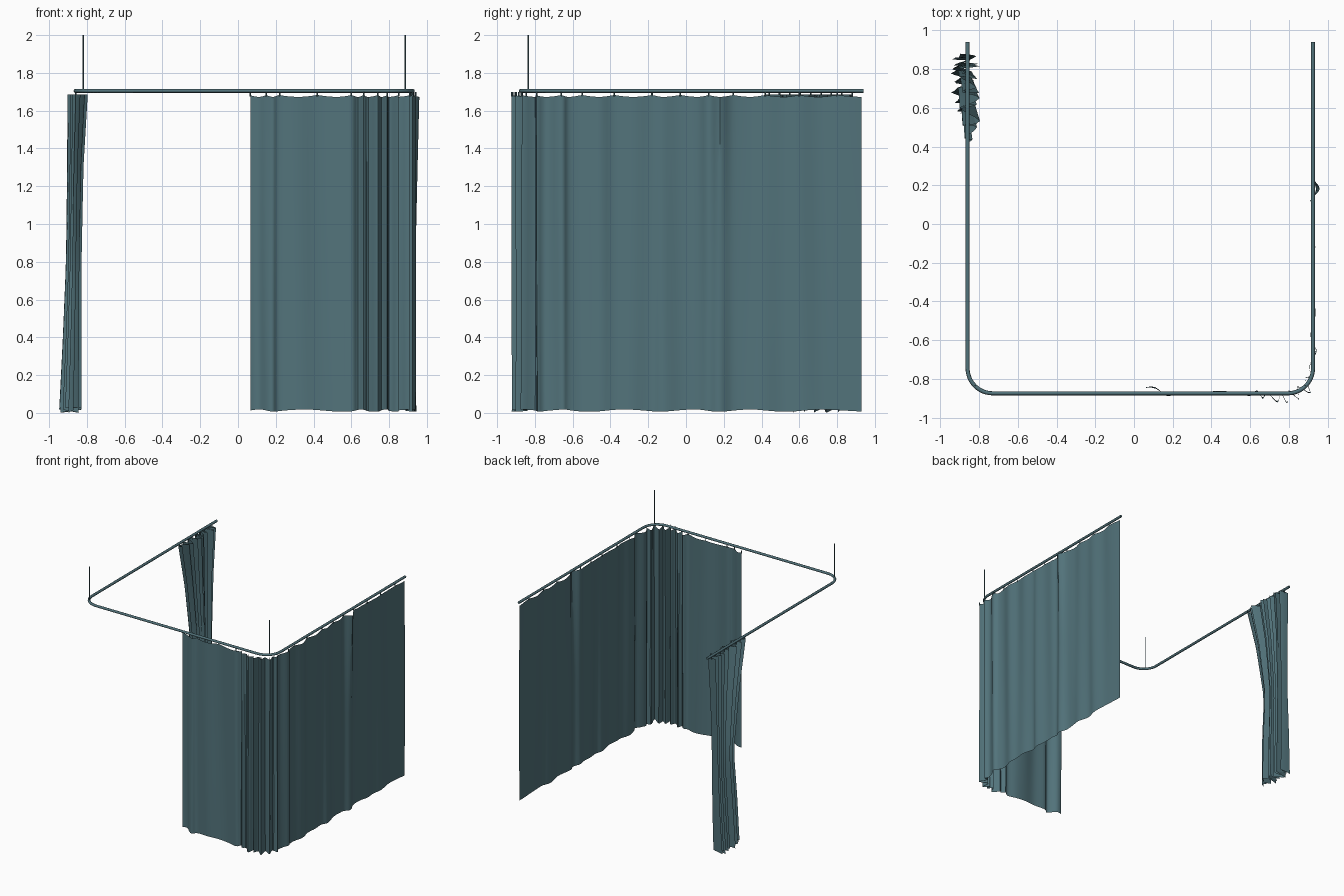
import bpy, math, random
from mathutils import Vector

if "Cube" in bpy.data.objects:
    bpy.data.objects.remove(bpy.data.objects["Cube"])
random.seed(4)

mat = bpy.data.materials.new("curtain teal")
mat.diffuse_color = (0.085, 0.172, 0.198, 1)
mat.use_nodes = True
mat.node_tree.nodes["Principled BSDF"].inputs["Base Color"].default_value = mat.diffuse_color


def tube(name, pts, radius, res=2):
    cu = bpy.data.curves.new(name, 'CURVE')
    cu.dimensions = '3D'
    cu.bevel_depth = radius
    cu.bevel_resolution = res
    cu.use_fill_caps = True
    sp = cu.splines.new('POLY')
    sp.points.add(len(pts) - 1)
    for p, co in zip(sp.points, pts):
        p.co = (*co, 1)
    ob = bpy.data.objects.new(name, cu)
    cu.materials.append(mat)
    bpy.context.collection.objects.link(ob)


def sheet(name, rows):
    n = len(rows[0])
    verts = [v for r in rows for v in r]
    faces = [(j*n+i, j*n+i+1, (j+1)*n+i+1, (j+1)*n+i)
             for j in range(len(rows)-1) for i in range(n-1)]
    me = bpy.data.meshes.new(name)
    me.from_pydata(verts, [], faces)
    me.materials.append(mat)
    ob = bpy.data.objects.new(name, me)
    bpy.context.collection.objects.link(ob)
    bpy.ops.object.select_all(action='DESELECT')
    bpy.context.view_layer.objects.active = ob
    ob.select_set(True)
    bpy.ops.object.shade_smooth_by_angle(angle=math.radians(35))


def smooth_path(pts, sub):
    """Catmull-Rom through 2D points"""
    p = [Vector(q) for q in pts]
    p = [p[0]] + p + [p[-1]]
    out = []
    for i in range(1, len(p) - 2):
        a, b, c, d = p[i-1:i+3]
        for k in range(sub):
            t = k / sub
            out.append(0.5*(2*b + (c-a)*t + (2*a-5*b+4*c-d)*t*t + (3*b-a-3*c+d)*t**3))
    return out + [p[-1]]


# U-shaped ceiling rail with rounded front corners
XL, XR, YF, YB, R, ZR = -0.86, 0.925, -0.875, 0.94, 0.13, 1.705
rail = [(XL, YB, ZR)]
for cx, a0 in ((XL+R, 180), (XR-R, 270)):
    for k in range(13):
        a = math.radians(a0 + 90*k/12)
        rail.append((cx + R*math.cos(a), YF + R + R*math.sin(a), ZR))
rail.append((XR, YB, ZR))
tube("curtain_rail", rail, 0.0105)

# Hanger rods at both corners
for side, x in (("left", XL+0.04), ("right", XR-0.04)):
    tube(side + "_hanger_rod", [(x, YF+0.04, ZR), (x, YF+0.04, 2.0)], 0.004)

# Long curtain round the right corner: plan of folds
plan = [(0.065, -0.845), (0.11, -0.848), (0.15, -0.872), (0.185, -0.888), (0.22, -0.87),
        (0.32, -0.876), (0.42, -0.866), (0.52, -0.872), (0.60, -0.885), (0.635, -0.862),
        (0.665, -0.9), (0.69, -0.87), (0.74, -0.918), (0.76, -0.878), (0.79, -0.922),
        (0.80, -0.862), (0.85, -0.905), (0.845, -0.84), (0.91, -0.87), (0.885, -0.80),
        (0.925, -0.79), (0.905, -0.74), (0.94, -0.66), (0.92, -0.62), (0.918, -0.55),
        (0.936, -0.46), (0.92, -0.38), (0.934, -0.28), (0.92, -0.18), (0.932, -0.12),
        (0.922, -0.03), (0.924, 0.06), (0.914, 0.12), (0.944, 0.18), (0.92, 0.25),
        (0.916, 0.34), (0.929, 0.42), (0.922, 0.52), (0.93, 0.6), (0.922, 0.7),
        (0.928, 0.8), (0.925, 0.93)]
path = smooth_path(plan, 4)
rows = []
NZ = 14
for j in range(NZ + 1):
    h = j / NZ
    row = []
    for i, p in enumerate(path):
        z = 0.012 + 1.671*h
        if j == NZ:                                   # sag between hooks
            z -= 0.01 * abs(math.sin(i*math.pi/8))
        if j == 0:
            z += 0.006 * math.sin(i*0.37)
        w = 0.005 * math.sin(i*0.5 + 2.2*h) * (1 - 0.5*h)
        x, y = p.x, p.y
        if y > -0.7:
            pleat = math.exp(-((y-0.18)/0.035)**2)    # pinched pleat near the top
            x += w + 0.018*pleat*max(0, 2*h-1)
        else:
            y += w
        row.append((x, y, z))
    rows.append(row)
sheet("long_curtain", rows)

# Gathered curtain at the back left: z, y start, y end, x centre, half depth
keys = [(0.01, 0.57, 0.85, -0.888, 0.062), (0.4, 0.58, 0.86, -0.878, 0.052),
        (0.8, 0.61, 0.86, -0.870, 0.043), (1.3, 0.52, 0.87, -0.862, 0.045),
        (1.685, 0.42, 0.88, -0.85, 0.056)]


def key_at(z):
    for a, b in zip(keys, keys[1:]):
        if z <= b[0] + 1e-6:
            t = (z-a[0])/(b[0]-a[0])
            return [u+(v-u)*t for u, v in zip(a, b)][1:]


N = 24
jit = [(random.uniform(-0.035, 0.035), random.uniform(0.6, 1.0)) for _ in range(N+1)]
rows = []
for j in range(15):
    z = 0.01 + 1.675*j/14
    y0, y1, xc, dep = key_at(z)
    pts = []
    for i, (dy, da) in enumerate(jit):
        t = i / N
        y = y0 + (y1-y0)*t + dy*min(1, 6*t*(1-t))*(y1-y0)/0.4
        amp = dep * da * min(1, 0.25 + 4*t)
        pts.append((xc + (amp if i % 2 else -amp), y))
    rows.append([(p.x, p.y, z if 0 < j else 0.0 + 0.03*abs(math.sin(k*0.21)))
                 for k, p in enumerate(smooth_path(pts, 3))])
sheet("gathered_curtain", rows)

# Small hooks linking cloth to rail
spots = [(p.x, p.y) for p in path[::8]] + [(XL, 0.44 + 0.055*k) for k in range(9)]
for k, (x, y) in enumerate(spots):
    tube("curtain_hook_%02d" % k, [(x, y, 1.675), (x, y, 1.698)], 0.004, 0)
